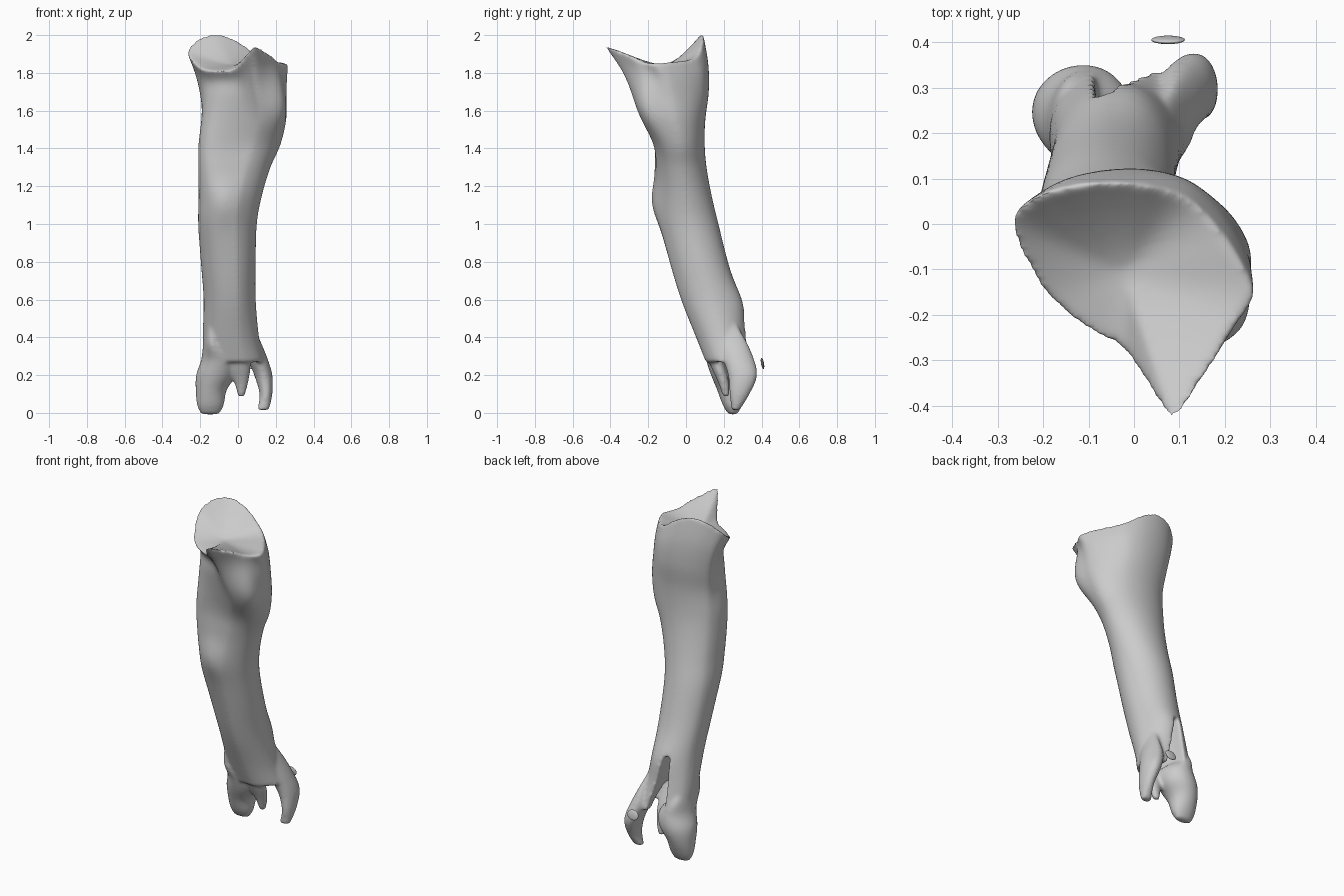
import bpy, bmesh, math
from mathutils import Vector

if "Cube" in bpy.data.objects:
    bpy.data.objects.remove(bpy.data.objects["Cube"])

# Outline of the upper joint face: x, y, rim height
RIM = [(-.27, 0, 1.91), (-.215, .06, 1.98), (-.12, .088, 2.01), (0, .09, 1.97), (.1, .066, 1.90),
       (.16, .02, 1.87), (.22, -.06, 1.86), (.257, -.15, 1.85), (.212, -.22, 1.86), (.17, -.31, 1.90),
       (.09, -.425, 1.94), (.035, -.365, 1.88), (-.025, -.28, 1.82), (-.12, -.215, 1.81), (-.205, -.13, 1.83)]
# Soft swellings of the shaft: centre, push, radius
SWELLS = [((-.06, -.16, 1.12), (0, -.032, 0), (.09, .1, .11)),
          ((-.15, -.12, 1.38), (-.03, -.035, 0), (.11, .11, .36)),
          ((.185, -.19, 1.61), (.055, -.05, 0), (.12, .12, .2)),
          ((.0, .28, .58), (0, .018, 0), (.1, .08, .1))]
N = 72


def spline(pts, t, closed=False):
    n, i = len(pts), int(t)
    f = t - i
    def get(k):
        return Vector(pts[k % n] if closed else pts[max(0, min(n - 1, k))])
    a, b, c, d = (get(i + k) for k in (-1, 0, 1, 2))
    return b + .5 * f * (c - a + f * (2 * a - 5 * b + 4 * c - d + f * (3 * (b - c) + d - a)))


PROFILE = []
for k in range(N):
    p = spline(RIM, k * len(RIM) / N, True)
    PROFILE.append((Vector(((p.x + .0065) / .2635, (p.y + .1675) / .2575)), p.z - 1.86))


def swell(co):
    out = co.copy()
    for centre, push, radius in SWELLS:
        d = sum(((co[i] - centre[i]) / radius[i]) ** 2 for i in range(3))
        out += Vector(push) * math.exp(-d)
    return out


def loft(name, levels, dish=False, steps=5):
    """Levels: z, xmin, xmax, ymin, ymax, crest shape 0-1, rim wave 0-1."""
    levels = [tuple(l) + (0,) * (7 - len(l)) for l in levels]
    bm = bmesh.new()
    rings = []
    total = (len(levels) - 1) * steps
    for s in range(total + 1):
        z, x0, x1, y0, y1, shape, wave = spline(levels, s / steps)
        ring = []
        for p, dz in PROFILE:
            q = p.normalized().lerp(p, shape)
            co = Vector(((x0 + x1) / 2 + q.x * (x1 - x0) / 2,
                         (y0 + y1) / 2 + q.y * (y1 - y0) / 2, z + dz * wave))
            ring.append(bm.verts.new(swell(co) if dish else co))
        rings.append(ring)
    if dish:
        c = Vector((-.02, -.11, 1.84))
        for f in (.15, .3, .45, .6, .75, .9):
            ring = []
            for v in rings[total]:
                co = v.co.lerp(c, f)
                co.z = c.z + (v.co.z - c.z) * (1 - f) ** 1.4
                ring.append(bm.verts.new(co))
            rings.append(ring)
    for a, b in zip(rings, rings[1:]):
        for i in range(N):
            j = (i + 1) % N
            bm.faces.new((a[i], a[j], b[j], b[i]))
    bm.faces.new(rings[0])
    bm.faces.new(rings[-1])
    bmesh.ops.recalc_face_normals(bm, faces=bm.faces)
    me = bpy.data.meshes.new(name)
    bm.to_mesh(me)
    bm.free()
    ob = bpy.data.objects.new(name, me)
    bpy.context.collection.objects.link(ob)
    return ob


def ellipsoid(name, loc, size, tilt=0):
    bpy.ops.mesh.primitive_uv_sphere_add(segments=32, ring_count=16, radius=1, location=loc,
                                         rotation=(math.radians(tilt), 0, 0))
    ob = bpy.context.object
    ob.name = name
    ob.scale = size
    return ob


def apply(ob, kind, **settings):
    bpy.context.view_layer.objects.active = ob
    m = ob.modifiers.new(kind, kind)
    for k, v in settings.items():
        setattr(m, k, v)
    bpy.ops.object.modifier_apply(modifier=m.name)


# Shaft with the wide upper joint
shaft = loft("bone_shaft", [
    (.27, -.187, .14, .1, .35, .1), (.4, -.192, .112, .048, .325, .1), (.6, -.187, .094, -.032, .282, .1),
    (.8, -.202, .094, -.092, .222, .1), (1.0, -.215, .1, -.14, .172, .1), (1.15, -.209, .127, -.15, .136, .1),
    (1.3, -.207, .172, -.16, .109, .12), (1.42, -.207, .222, -.17, .099, .15), (1.55, -.202, .245, -.215, .102, .3),
    (1.68, -.215, .243, -.28, .12, .55, .15), (1.78, -.235, .249, -.345, .117, .85, .5),
    (1.86, -.27, .257, -.425, .09, 1, 1)], dish=True)

# Hollow and rear slit at the broken lower end
cavity = ellipsoid("cavity_cutter", (.02, .235, .2), (.085, .07, .3), 14)
slit = loft("slit_cutter", [
    (.05, -.085, .06, .2, .6), (.25, -.085, .045, .2, .6), (.42, -.09, -.005, .19, .6), (.61, -.085, -.05, .19, .6)])
for cutter in (cavity, slit):
    apply(shaft, "BOOLEAN", operation="DIFFERENCE", object=cutter, solver="EXACT")
    bpy.data.objects.remove(cutter)

# Lower lobe, thin prong and broken tooth
parts = [
    loft("left_lobe", [
        (-.008, -.195, -.1, .225, .27), (.04, -.217, -.075, .195, .298), (.12, -.224, -.06, .165, .33),
        (.2, -.222, -.01, .132, .35), (.28, -.195, -.01, .105, .342), (.37, -.183, -.09, .075, .31),
        (.5, -.16, -.12, .08, .2)]),
    loft("right_prong", [
        (.015, .1, .165, .24, .285), (.1, .114, .182, .23, .338), (.2, .086, .182, .222, .378),
        (.3, .05, .152, .19, .355), (.4, .055, .11, .16, .31), (.5, .04, .07, .12, .25)]),
    loft("front_tooth", [
        (.085, .0, .035, .195, .23), (.16, -.02, .055, .17, .228), (.25, -.05, .068, .13, .205),
        (.36, -.08, .06, .09, .15)]),
]

# Merge into one smooth bone
bpy.ops.object.select_all(action="DESELECT")
for ob in parts + [shaft]:
    ob.select_set(True)
bpy.context.view_layer.objects.active = shaft
bpy.ops.object.join()
apply(shaft, "REMESH", mode="VOXEL", voxel_size=.009)
apply(shaft, "SMOOTH", factor=.5, iterations=14)

# Small detached flake behind the lower end
flake = ellipsoid("bone_flake", (.075, .405, .262), (.037, .008, .03), 10)

for ob in (shaft, flake):
    ob.select_set(True)
    bpy.context.view_layer.objects.active = ob
    bpy.ops.object.shade_smooth_by_angle(angle=math.radians(60))
